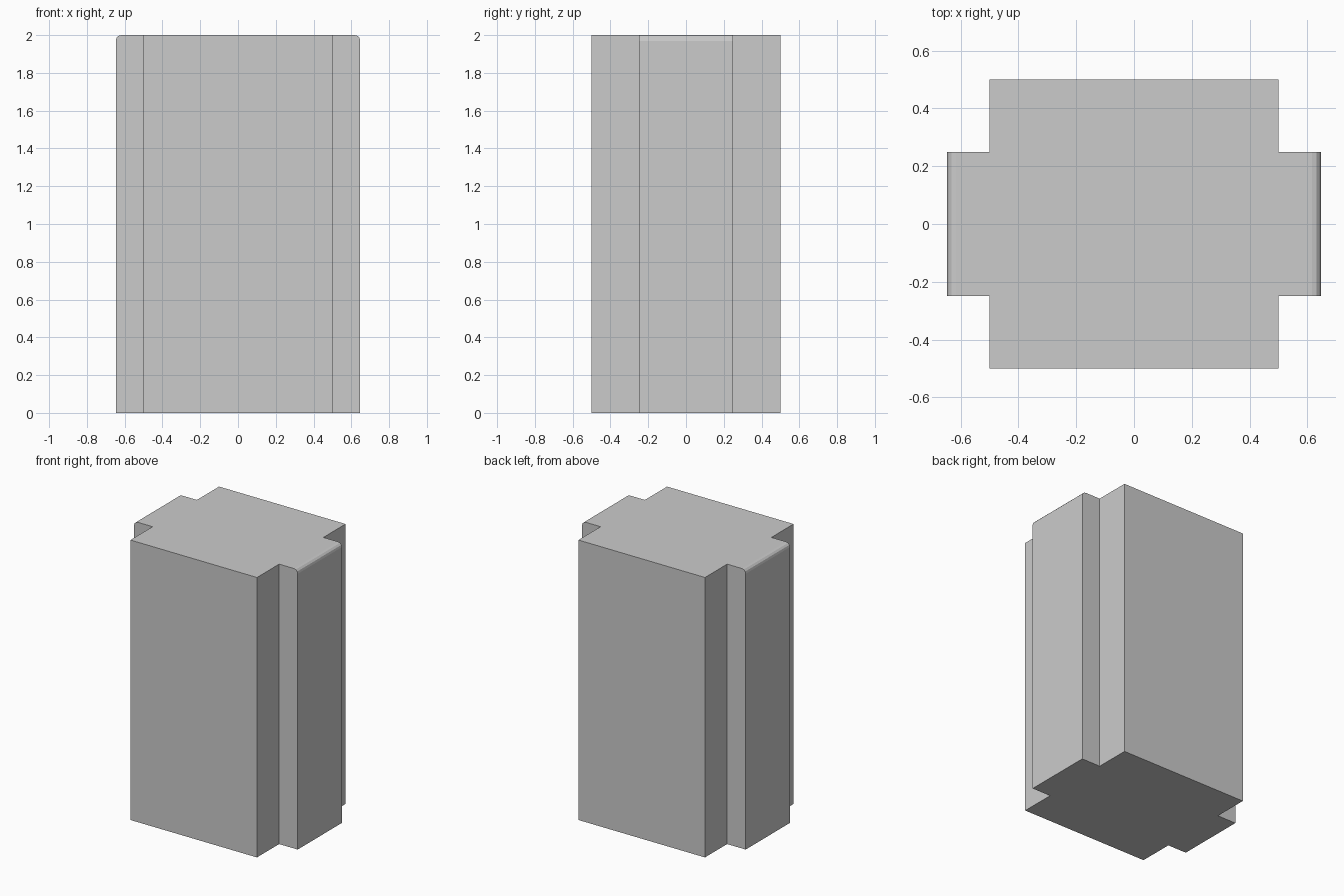
import bpy, bmesh

if "Cube" in bpy.data.objects:
    bpy.data.objects.remove(bpy.data.objects["Cube"])

HALF_BODY, RIB_X, RIB_Y, HEIGHT = 0.5, 0.647, 0.25, 2.0

# Cross-shaped footprint: square core with a rib on the left and right
quarter = [(RIB_X, RIB_Y), (HALF_BODY, RIB_Y), (HALF_BODY, HALF_BODY)]
right_to_top = quarter
top_to_left = [(-x, y) for x, y in reversed(quarter)]
upper = right_to_top + top_to_left
outline = upper + [(-x, -y) for x, y in upper]

# Extrude the footprint to full height
bm = bmesh.new()
base = bm.faces.new([bm.verts.new((x, y, 0)) for x, y in outline])
top = bmesh.ops.extrude_face_region(bm, geom=[base], use_keep_orig=True)
bmesh.ops.translate(bm, vec=(0, 0, HEIGHT),
                    verts=[g for g in top["geom"] if isinstance(g, bmesh.types.BMVert)])
bmesh.ops.recalc_face_normals(bm, faces=bm.faces[:])

# Round the upper outer edge of each rib
rib_edges = [e for e in bm.edges
             if all(v.co.z > HEIGHT - 0.01 and abs(v.co.x) > RIB_X - 0.01 for v in e.verts)
             and e.verts[0].co.x * e.verts[1].co.x > 0]
bmesh.ops.bevel(bm, geom=rib_edges, offset=0.03, offset_type='OFFSET',
                segments=3, profile=0.5, affect='EDGES')
bmesh.ops.recalc_face_normals(bm, faces=bm.faces[:])

mesh = bpy.data.meshes.new("ribbed_block")
bm.to_mesh(mesh)
bm.free()
block = bpy.data.objects.new("ribbed_block", mesh)
bpy.context.collection.objects.link(block)
